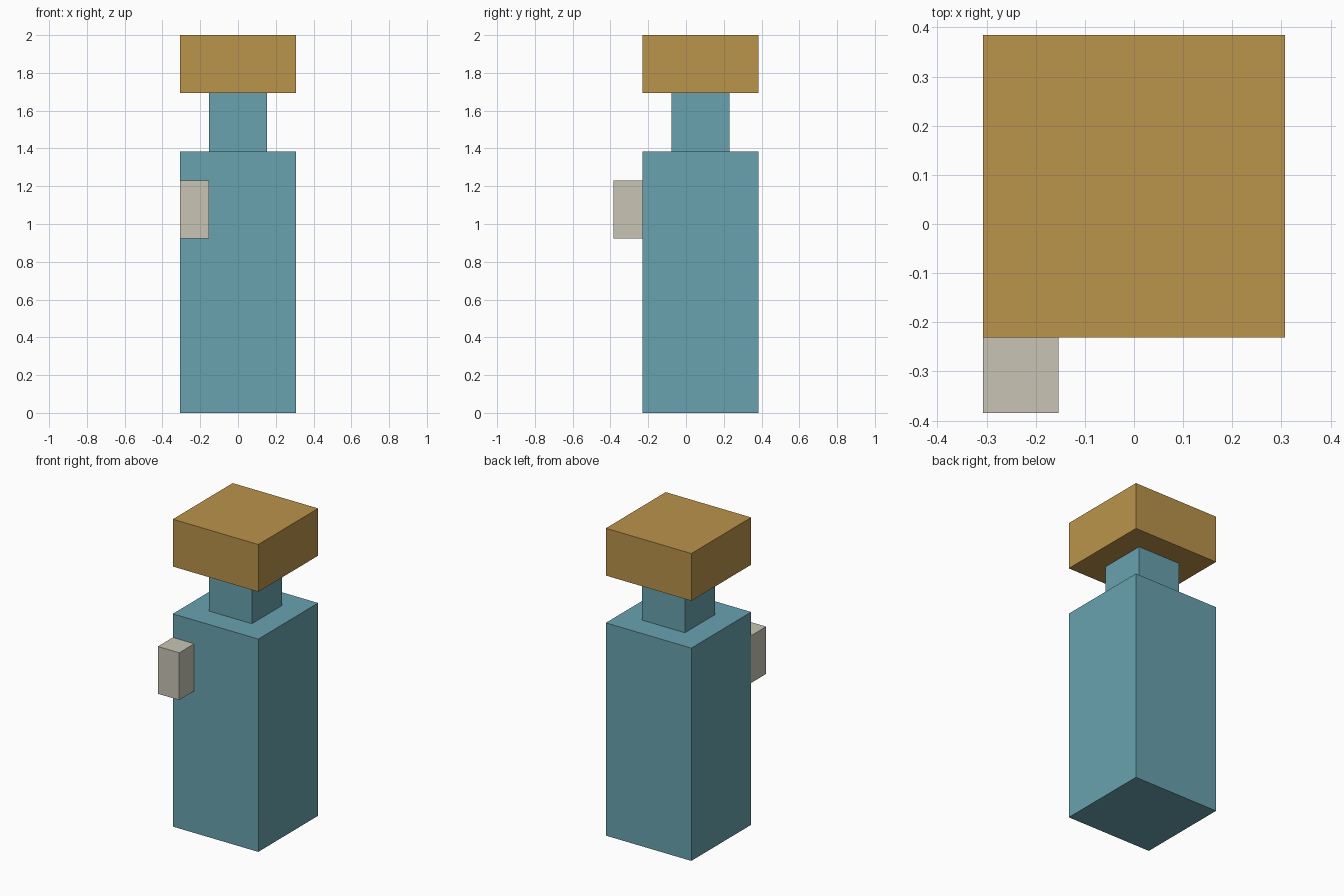
import bpy
import bmesh
from mathutils import Matrix, Vector

cube = bpy.data.objects.get("Cube")
if cube:
    bpy.data.objects.remove(cube, do_unlink=True)

U = 2 / 13      # grid unit: the model is 13 units tall
MID_Y = 0.5     # main column sits behind the centre to leave room for the lever


def make_material(name, rgb):
    mat = bpy.data.materials.new(name)
    mat.use_nodes = True
    colour = (*rgb, 1)
    mat.diffuse_color = colour
    mat.node_tree.nodes["Principled BSDF"].inputs["Base Color"].default_value = colour
    return mat


def block(name, size, base, mat):
    """Box of the given size, standing on the base point, in grid units."""
    bm = bmesh.new()
    bmesh.ops.create_cube(bm, size=1)
    centre = Vector((0, 0, size[2] / 2))
    bm.transform(Matrix.Translation(centre * U) @ Matrix.Diagonal((*(Vector(size) * U), 1)))
    mesh = bpy.data.meshes.new(name)
    bm.to_mesh(mesh)
    bm.free()
    mesh.materials.append(mat)
    obj = bpy.data.objects.new(name, mesh)
    obj.location = Vector(base) * U
    bpy.context.collection.objects.link(obj)
    return obj


teal = make_material("teal", (0.138, 0.362, 0.428))
ochre = make_material("ochre", (0.491, 0.292, 0.069))
stone = make_material("pale stone", (0.578, 0.558, 0.462))

# Column: body, neck and cap stacked on one axis
block("body", (4, 4, 9), (0, MID_Y, 0), teal)
block("neck", (2, 2, 2), (0, MID_Y, 9), teal)
block("cap", (4, 4, 2), (0, MID_Y, 11), ochre)

# Small block on the front, flush with the right side
block("front_block", (1, 1, 2), (-1.5, -2, 6), stone)
